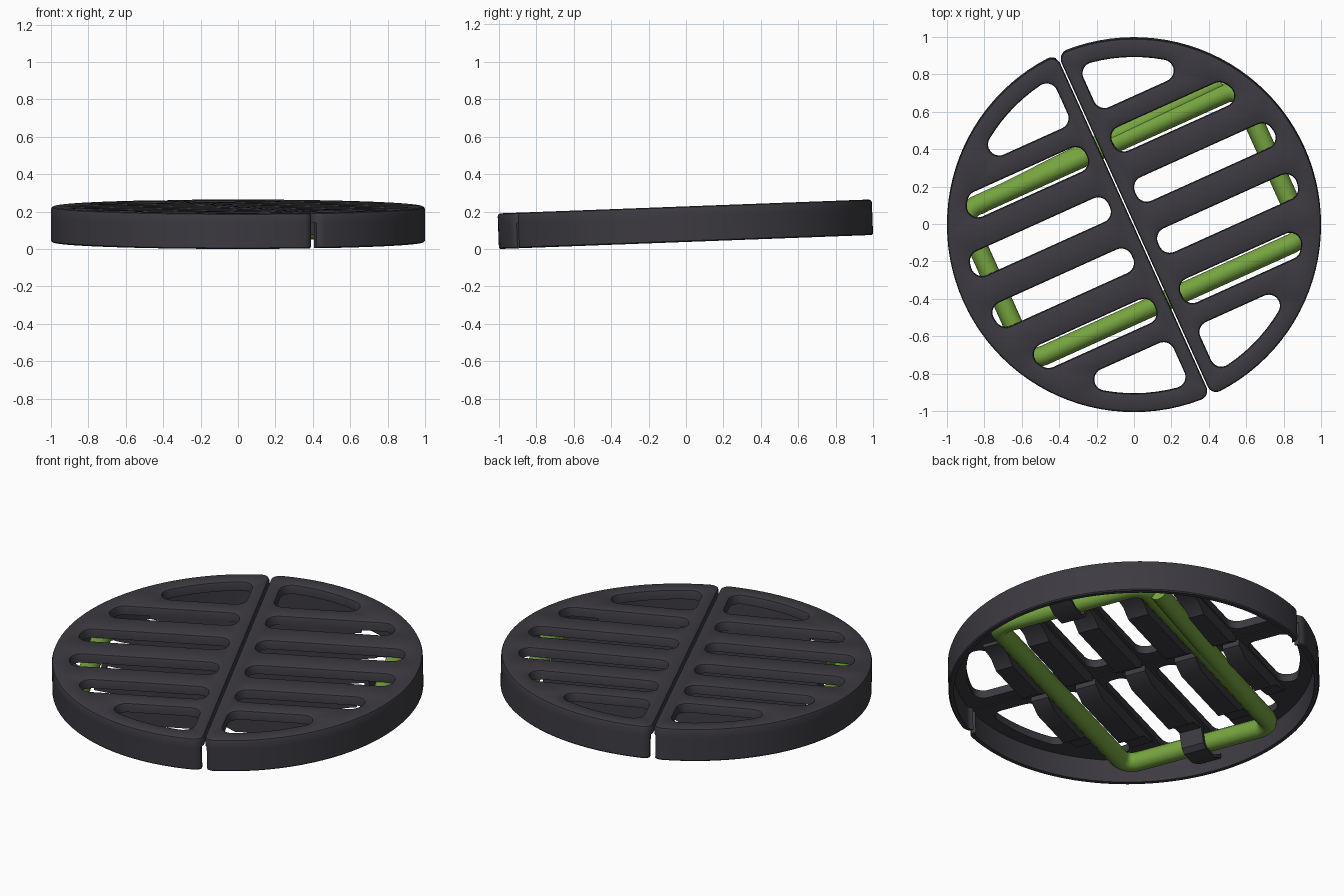
import bpy, bmesh, math
from mathutils import Matrix, Vector

if "Cube" in bpy.data.objects:
    bpy.data.objects.remove(bpy.data.objects["Cube"])

# whole disc is turned about z and leans slightly
PLACE = (Matrix.Translation((0, 0, 0.0375)) @ Matrix.Rotation(math.radians(2.15), 4, 'X')
         @ Matrix.Rotation(math.radians(24.3), 4, 'Z'))


def material(name, rgb):
    m = bpy.data.materials.new(name)
    m.diffuse_color = (*rgb, 1)
    m.use_nodes = True
    m.node_tree.nodes["Principled BSDF"].inputs["Base Color"].default_value = m.diffuse_color
    return m


DARK = material("charcoal", (0.046, 0.043, 0.053))
GREEN = material("leaf green", (0.18, 0.37, 0.05))


def finish(bm, name, mat):
    bmesh.ops.recalc_face_normals(bm, faces=bm.faces)
    me = bpy.data.meshes.new(name)
    bm.to_mesh(me)
    bm.free()
    me.transform(PLACE)
    me.materials.append(mat)
    ob = bpy.data.objects.new(name, me)
    bpy.context.collection.objects.link(ob)
    bpy.ops.object.select_all(action='DESELECT')
    ob.select_set(True)
    bpy.context.view_layer.objects.active = ob
    bpy.ops.object.shade_smooth_by_angle(angle=math.radians(35))
    return ob


def outline(x0, a, b, R, r, grow=0.0):
    """Half disc x > x0 cut to the band a < y < b, corners rounded by r."""
    x0, a, b, R = x0 + r, a + r, b - r, R - r
    lim = math.sqrt(R * R - x0 * x0)
    a, b = max(a, -lim), min(b, lim)
    t0, t1 = math.asin(a / R), math.asin(b / R)
    n = max(2, int((t1 - t0) / 0.06))
    pts = [Vector((x0, a))]
    pts += [Vector((R * math.cos(t0 + (t1 - t0) * i / n), R * math.sin(t0 + (t1 - t0) * i / n)))
            for i in range(n + 1)]
    pts.append(Vector((x0, b)))
    pts = [p for i, p in enumerate(pts) if (p - pts[i - 1]).length > 1e-4]
    out = []
    for i, p in enumerate(pts):
        d0, d1 = p - pts[i - 1], pts[(i + 1) % len(pts)] - p
        s = math.atan2(-d0.x, d0.y)
        s = math.atan2(d0.y, d0.x) - math.pi / 2
        turn = (math.atan2(d1.y, d1.x) - math.pi / 2 - s) % (2 * math.pi)
        k = max(1, math.ceil(turn / 0.25))
        angles = [s + turn / 2] if turn < 0.15 else [s + turn * j / k for j in range(k + 1)]
        out += [p + (r + grow) * Vector((math.cos(t), math.sin(t))) for t in angles]
    return out


EDGE = [(0.135, 0), (0.174, 0), (0.185, 0.005), (0.19, 0.016)]  # height, inset
BANDS = [(-1, -0.63), (-0.515, -0.375), (-0.22, -0.08),
         (0.08, 0.22), (0.375, 0.515), (0.63, 1)]


def grate_half(side, name):
    bm = bmesh.new()
    caps = {0: [], len(EDGE) - 1: []}
    shapes = [((0.004, -1, 1, 1.0, 0.05), -1)]
    shapes += [((0.078, a, b, 0.9, 0.06), 1) for a, b in BANDS]
    for args, sign in shapes:
        rings = []
        for lvl, (z, inset) in enumerate(EDGE):
            ring = [bm.verts.new((side * p.x, p.y, z)) for p in outline(*args, sign * inset * 0.9)]
            if lvl in caps:
                caps[lvl] += [bm.edges.new((ring[i - 1], ring[i])) for i in range(len(ring))]
            rings.append(ring)
        for lo, hi in zip(rings, rings[1:]):
            for i in range(len(lo)):
                bm.faces.new((lo[i - 1], lo[i], hi[i], hi[i - 1]))
    for edges in caps.values():
        bmesh.ops.triangle_fill(bm, edges=edges, use_beauty=True)
    finish(bm, name, DARK)


def prism(name, poly, to3d, depth, mat=DARK):
    """Extrude a closed 2D polygon along a vector."""
    bm = bmesh.new()
    lo = [bm.verts.new(to3d(*p)) for p in poly]
    hi = [bm.verts.new(v.co + Vector(depth)) for v in lo]
    bm.faces.new(lo)
    bm.faces.new(hi)
    for i in range(len(lo)):
        bm.faces.new((lo[i - 1], lo[i], hi[i], hi[i - 1]))
    finish(bm, name, mat)


for side, label in ((1, "right"), (-1, "left")):
    grate_half(side, f"grate_{label}")

    # skirt below the outer edge, open at the split
    arc = [p for p in outline(0.004, -1, 1, 1.0, 0.05) if p.x > 0.011]
    arc.sort(key=lambda p: math.atan2(p.y, p.x))
    bm = bmesh.new()
    rows = [[bm.verts.new((side * p.x * k, p.y * k, z)) for p in arc]
            for k, z in ((1, 0.135), (1, 0.006), (0.994, 0), (0.972, 0), (0.972, 0.135))]
    for j, row in enumerate(rows):
        prev = rows[j - 1]
        for i in range(len(row) - 1):
            bm.faces.new((prev[i], prev[i + 1], row[i + 1], row[i]))
    bm.faces.new([r[0] for r in rows])
    bm.faces.new([r[-1] for r in rows])
    finish(bm, f"rim_{label}", DARK)

    # stiffening ribs under the bars
    for i, (y, end) in enumerate(((-0.572, 0.58), (-0.297, 0.72), (0, 0.72),
                                  (0.297, 0.72), (0.572, 0.58))):
        w = 0.05 if abs(y) > 0.5 else 0.06
        profile = [(0.02, 0.137), (0.02, 0.1), (0.1, 0.055), (end - 0.16, 0.055),
                   (end - 0.1, 0.1), (end, 0.115), (end, 0.137)]
        prism(f"rib_{label}_{i + 1}", profile,
              lambda x, z: (side * x, y - w, z), (0, 2 * w, 0))

    # hooked clip that holds the tube
    hook = [(0.70, 0.137), (0.73, 0.03), (0.76, 0.008), (0.86, 0.008), (0.95, 0.05),
            (0.95, 0.08), (0.86, 0.024), (0.77, 0.024), (0.75, 0.04), (0.73, 0.137)]
    prism(f"tube_clip_{label}", hook, lambda x, z: (side * x, -0.065, z), (0, 0.13, 0))


def tube(name, pts, radius, cyclic):
    cu = bpy.data.curves.new(name, 'CURVE')
    cu.dimensions = '3D'
    cu.bevel_depth = radius
    cu.bevel_resolution = 4
    cu.use_fill_caps = True
    sp = cu.splines.new('POLY')
    sp.points.add(len(pts) - 1)
    for q, p in zip(sp.points, pts):
        q.co = (*p, 1)
    sp.use_cyclic_u = cyclic
    sp.use_smooth = True
    cu.materials.append(GREEN)
    ob = bpy.data.objects.new(name, cu)
    bpy.context.collection.objects.link(ob)
    ob.matrix_world = PLACE


# green tube frame with rounded corners, and the slanted rod beside one long side
X, Y, C, Z = 0.81, 0.44, 0.08, 0.078
loop = []
for q, (sx, sy) in enumerate(((1, 1), (-1, 1), (-1, -1), (1, -1))):
    for j in range(6):
        t = math.pi / 2 * (q + j / 5)
        loop.append((sx * (X - C) + C * math.cos(t), sy * (Y - C) + C * math.sin(t), Z))
tube("tube_frame", loop, 0.053, True)
tube("slanted_rod", [(-0.72, 0.435, Z), (0.74, 0.5, 0.06)], 0.05, False)
